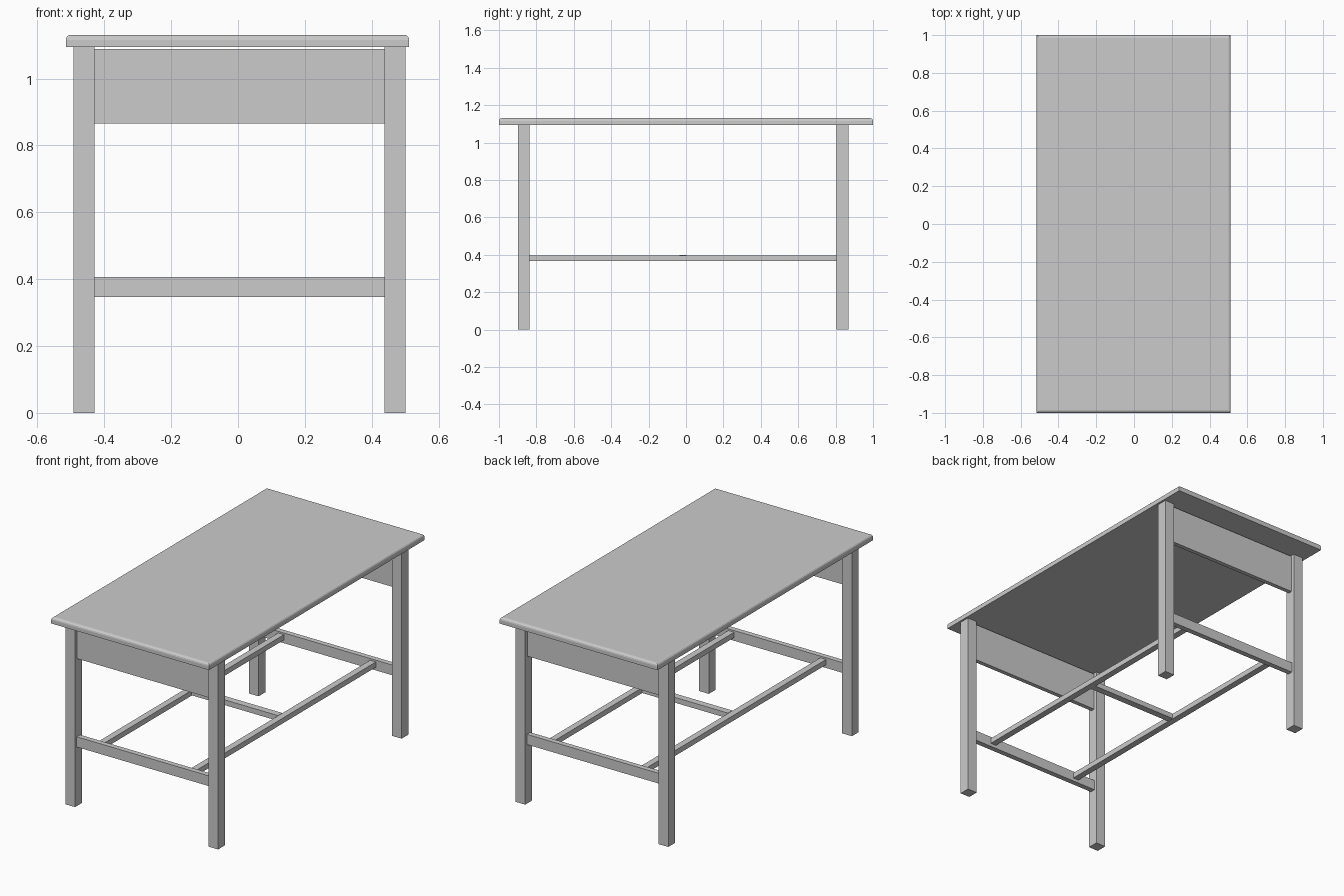
import bpy

if "Cube" in bpy.data.objects:
    bpy.data.objects.remove(bpy.data.objects["Cube"])

CX, CY = 0.004, -0.016   # centre of the leg frame


def box(name, x0, x1, y0, y1, z0, z1):
    bpy.ops.mesh.primitive_cube_add(
        size=1, location=((x0 + x1) / 2, (y0 + y1) / 2, (z0 + z1) / 2))
    ob = bpy.context.object
    ob.name = name
    ob.scale = (x1 - x0, y1 - y0, z1 - z0)
    bpy.ops.object.transform_apply(location=False, rotation=False, scale=True)
    return ob


# Tabletop with eased upper edges
top = box("tabletop", -0.515, 0.512, -1, 1, 1.095, 1.131)
weights = top.data.attributes.new("bevel_weight_edge", 'FLOAT', 'EDGE')
for e in top.data.edges:
    if all(top.data.vertices[v].co.z > 0 for v in e.vertices):
        weights.data[e.index].value = 1
bevel = top.modifiers.new("eased_edge", 'BEVEL')
bevel.limit_method = 'WEIGHT'
bevel.width = 0.015
bevel.segments = 3

for sy, end in ((-1, "front"), (1, "back")):
    y = CY + sy * 0.852
    # Square legs
    for sx, side in ((-1, "left"), (1, "right")):
        x = CX + sx * 0.465
        box(f"{end}_{side}_leg", x - 0.0315, x + 0.0315,
            y - 0.0315, y + 0.0315, 0, 1.095)
    # Deep apron and low rail between the legs
    box(f"{end}_apron", CX - 0.4335, CX + 0.4335, y - 0.0125, y + 0.0125, 0.865, 1.089)
    box(f"{end}_rail", CX - 0.4335, CX + 0.4335, y - 0.0155, y + 0.0155, 0.347, 0.407)

# Long stretchers joining the two rails
for sx, side in ((-1, "left"), (1, "right")):
    x = CX + sx * 0.299
    box(f"{side}_stretcher", x - 0.019, x + 0.019, CY - 0.8365, CY + 0.8365, 0.366, 0.397)

# Cross bar between the stretchers
box("cross_bar", CX - 0.28, CX + 0.28, CY - 0.02, CY + 0.02, 0.368, 0.399)
